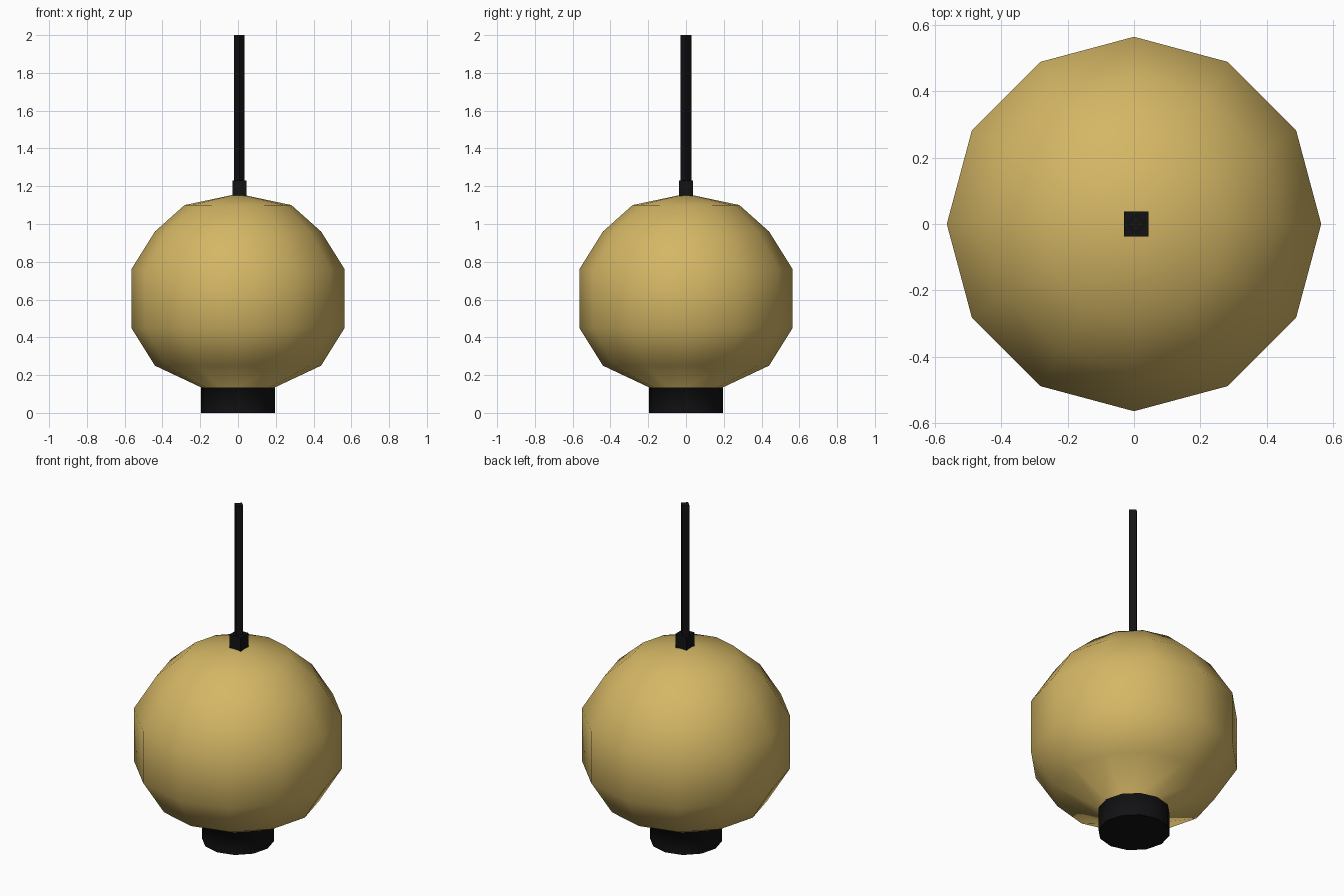
import bpy, bmesh, math

if "Cube" in bpy.data.objects:
    bpy.data.objects.remove(bpy.data.objects["Cube"])


def material(name, rgb):
    m = bpy.data.materials.new(name)
    m.diffuse_color = (*rgb, 1)
    m.use_nodes = True
    m.node_tree.nodes["Principled BSDF"].inputs["Base Color"].default_value = m.diffuse_color
    return m


gold = material("warm_gold", (0.66, 0.47, 0.13))
black = material("black", (0.006, 0.006, 0.007))


def lathe(name, profile, sides, mats, black_below=None, turn=0.0, x=0.0):
    """Revolve (radius, z) points, bottom to top; radius 0 makes a pole, open ends are capped."""
    bm = bmesh.new()
    rings = []
    for r, z in profile:
        n = sides if r > 0 else 1
        rings.append([bm.verts.new((x + r * math.cos(turn + math.tau * i / sides),
                                    r * math.sin(turn + math.tau * i / sides), z))
                      for i in range(n)])
    for a, b in zip(rings, rings[1:]):
        for i in range(sides):
            j = (i + 1) % sides
            if len(b) == 1:
                bm.faces.new((a[i], a[j], b[0]))
            else:
                bm.faces.new((a[i], a[j], b[j], b[i]))
    bm.faces.new(rings[0][::-1])
    if len(rings[-1]) > 1:
        bm.faces.new(rings[-1])
    if black_below is not None:
        for f in bm.faces:
            if f.calc_center_median().z < black_below:
                f.material_index = 1
    mesh = bpy.data.meshes.new(name)
    bm.to_mesh(mesh)
    bm.free()
    for m in mats:
        mesh.materials.append(m)
    obj = bpy.data.objects.new(name, mesh)
    bpy.context.collection.objects.link(obj)
    return obj


# Twelve-sided globe flowing into its black bottom collar
globe = lathe("globe_shade_and_base",
              [(0.195, 0), (0.195, 0.135), (0.44, 0.25), (0.565, 0.45), (0.565, 0.76),
               (0.44, 0.96), (0.283, 1.10), (0, 1.16)],
              12, [gold, black], black_below=0.135)
bpy.context.view_layer.objects.active = globe
globe.select_set(True)
bpy.ops.object.shade_smooth_by_angle(angle=math.radians(75))

# Small square cap on top of the globe
lathe("top_cap", [(0.037 * math.sqrt(2), 1.145), (0.037 * math.sqrt(2), 1.23)],
      4, [black], turn=math.pi / 4, x=0.007)

# Four-sided hanging rod, corners on the axes
lathe("hanging_rod", [(0.028, 1.22), (0.028, 2.0)], 4, [black], x=0.006)
